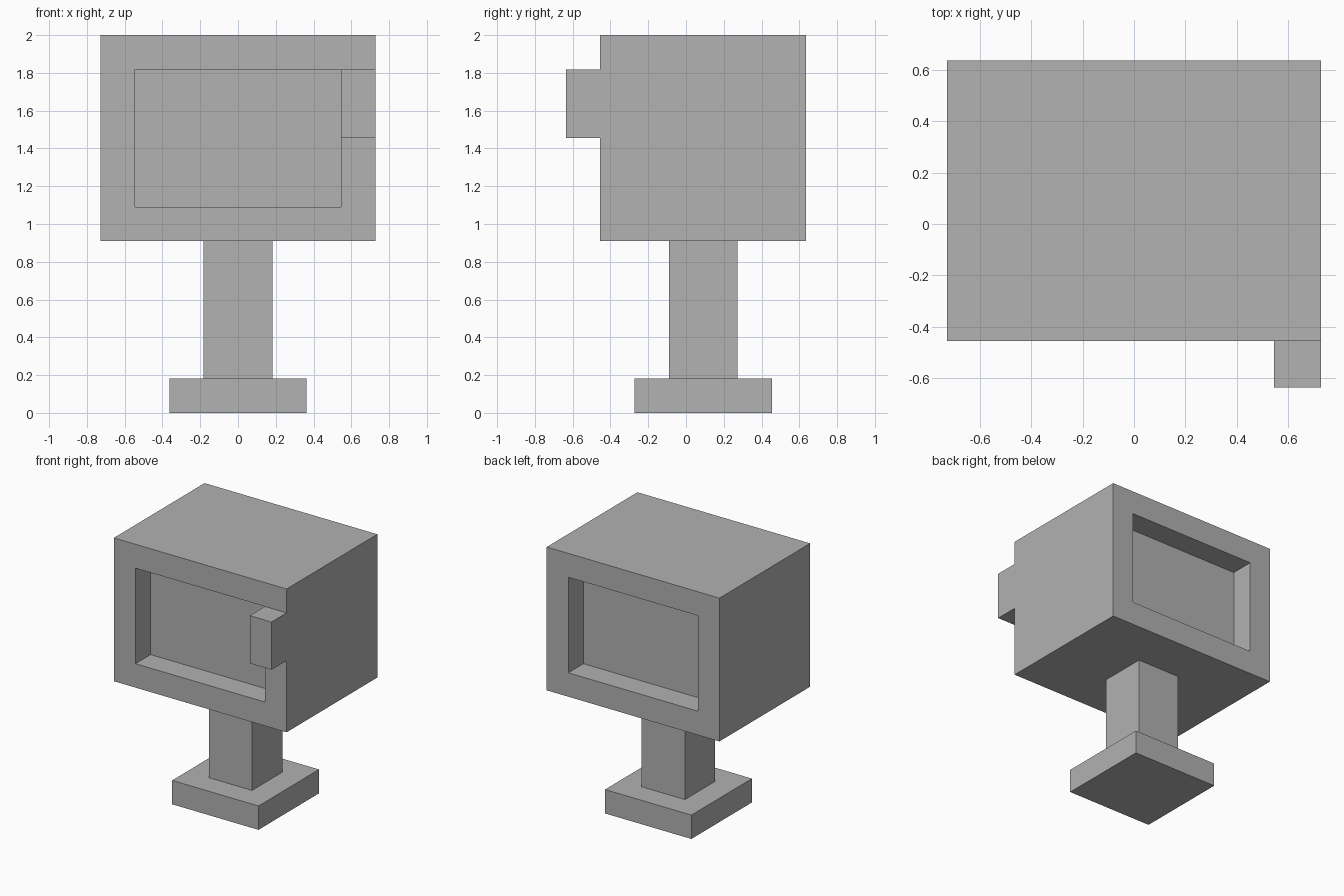
import bpy
import bmesh
from mathutils import Matrix, Vector

if "Cube" in bpy.data.objects:
    bpy.data.objects.remove(bpy.data.objects["Cube"], do_unlink=True)

U = 2 / 11  # modelling grid step: the whole model is eleven steps tall

# Single grey material
grey = bpy.data.materials.new("plain grey")
grey.use_nodes = True
colour = (0.445, 0.445, 0.445, 1)
grey.diffuse_color = colour
grey.node_tree.nodes["Principled BSDF"].inputs["Base Color"].default_value = colour


def block(name, centre, size, recess=False):
    """Box in grid steps; recess sinks a framed panel into front and back."""
    bm = bmesh.new()
    bmesh.ops.create_cube(bm, size=1, matrix=Matrix.Diagonal((*size, 1)))
    if recess:
        bm.normal_update()
        ends = [f for f in bm.faces if abs(f.normal.y) > 0.9]
        bmesh.ops.inset_individual(bm, faces=ends, thickness=1, use_even_offset=True)
        for panel in bmesh.ops.extrude_discrete_faces(bm, faces=ends)["faces"]:
            inward = 1 if panel.calc_center_median().y < 0 else -1
            bmesh.ops.translate(bm, verts=panel.verts, vec=(0, inward, 0))
    bmesh.ops.recalc_face_normals(bm, faces=bm.faces)
    bmesh.ops.transform(bm, verts=bm.verts,
                        matrix=Matrix.Scale(U, 4) @ Matrix.Translation(Vector(centre)))
    mesh = bpy.data.meshes.new(name)
    bm.to_mesh(mesh)
    bm.free()
    mesh.materials.append(grey)
    obj = bpy.data.objects.new(name, mesh)
    bpy.context.collection.objects.link(obj)
    return obj


# Stand
block("base", (0, 0.5, 0.5), (4, 4, 1))
block("post", (0, 0.5, 3), (2, 2, 4))

# Head with recessed panels on front and back, and a tab on the front edge
block("housing", (0, 0.5, 8), (8, 6, 6), recess=True)
block("front_tab", (3.5, -3, 9), (1, 1, 2))
